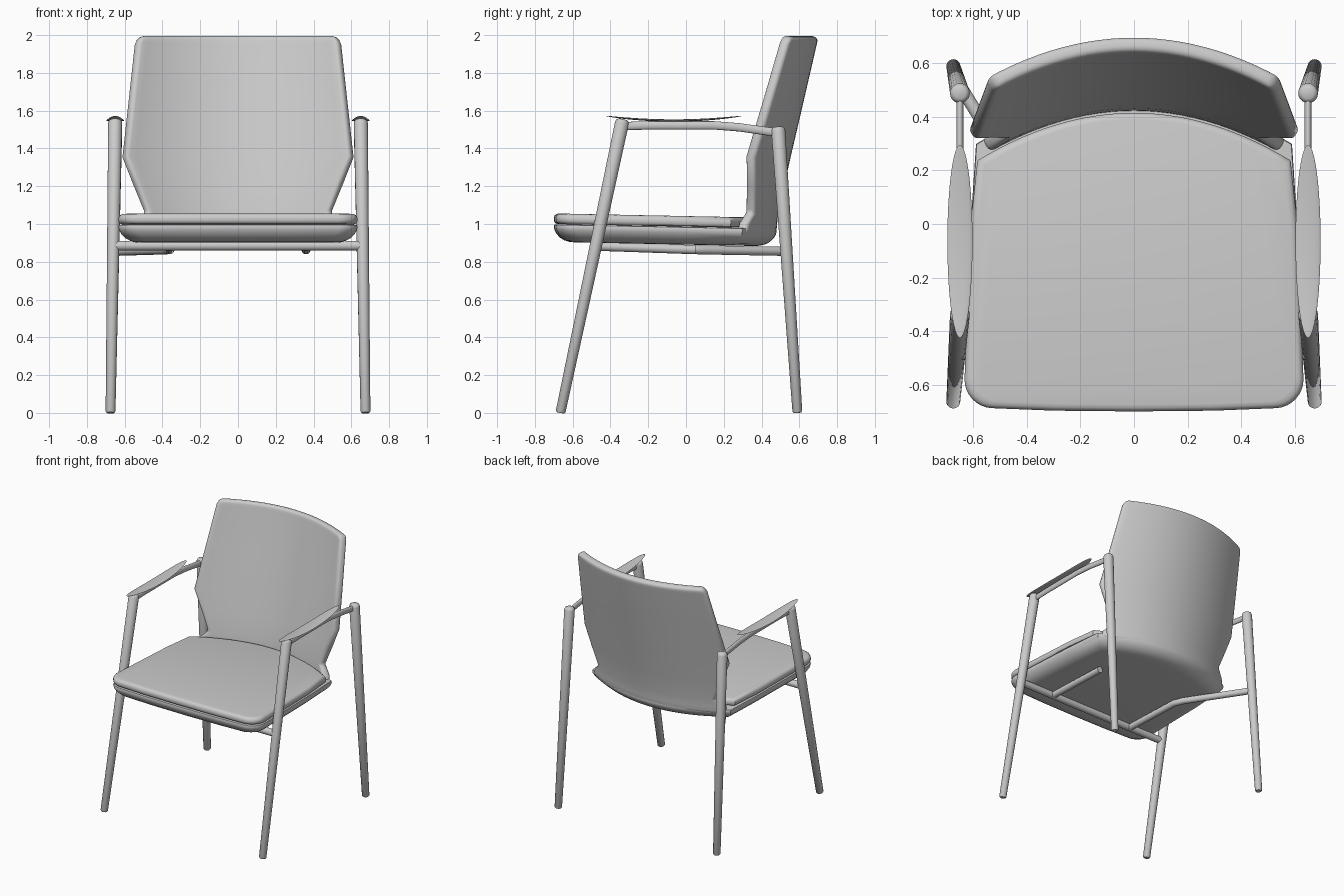
import bpy, bmesh, math
from mathutils import Vector

cube = bpy.data.objects.get("Cube")
if cube:
    bpy.data.objects.remove(cube, do_unlink=True)

grey = bpy.data.materials.new("light_grey")
grey.use_nodes = True
colour = (0.6, 0.6, 0.6, 1)
grey.diffuse_color = colour
grey.node_tree.nodes["Principled BSDF"].inputs["Base Color"].default_value = colour


def finish(name, bm, angle=40):
    """Turn a bmesh into a smooth-shaded object."""
    mesh = bpy.data.meshes.new(name)
    bm.to_mesh(mesh)
    bm.free()
    mesh.materials.append(grey)
    obj = bpy.data.objects.new(name, mesh)
    bpy.context.collection.objects.link(obj)
    bpy.ops.object.select_all(action='DESELECT')
    obj.select_set(True)
    bpy.context.view_layer.objects.active = obj
    bpy.ops.object.shade_smooth_by_angle(angle=math.radians(angle))
    return obj


def loft(name, rings):
    """Skin closed rings of equal length and cap both ends."""
    bm = bmesh.new()
    loops = [[bm.verts.new(p) for p in ring] for ring in rings]
    n = len(loops[0])
    for a, b in zip(loops, loops[1:]):
        for i in range(n):
            j = (i + 1) % n
            bm.faces.new((a[i], a[j], b[j], b[i]))
    bm.faces.new(loops[0])
    bm.faces.new(loops[-1])
    bmesh.ops.recalc_face_normals(bm, faces=bm.faces)
    return finish(name, bm)


def tube(name, points, radii, side_scale=1, up_scale=1, sides=20):
    """Elliptical tube along a path with a radius at each point."""
    pts = [Vector(p) for p in points]
    main = (pts[-1] - pts[0]).normalized()
    up = Vector((0, 1, 0)) if abs(main.z) > 0.8 else Vector((0, 0, 1))
    rings = []
    for i, p in enumerate(pts):
        t = (pts[min(i + 1, len(pts) - 1)] - pts[max(i - 1, 0)]).normalized()
        side = t.cross(up).normalized()
        other = side.cross(t)
        rings.append([p + radii[i] * (side * side_scale * math.cos(a) + other * up_scale * math.sin(a))
                      for a in (math.tau * k / sides for k in range(sides))])
    return loft(name, rings)


def leg(name, foot, top, r_foot, r_top):
    """Tapered leg with softly rounded ends."""
    foot, top = Vector(foot), Vector(top)
    length = (top - foot).length
    stops = [(0, 0.75 * r_foot), (0.008, r_foot), (length - 0.02, r_top),
             (length - 0.006, 0.85 * r_top), (length, 0.55 * r_top)]
    tube(name, [foot.lerp(top, d / length) for d, r in stops], [r for d, r in stops])


# Seat outline: bowed front, rounded corners, tapering sides, arched rear
def seat_outline(rear_y, rear_x):
    half = [(0, -0.70), (0.3, -0.697)]
    for k in range(9):
        a = math.radians(-85 + 85 * k / 8)
        half.append((0.525 + 0.108 * math.cos(a), -0.58 + 0.108 * math.sin(a)))
    half.append((0.61, 0))
    steps = 14
    for k in range(steps + 1):
        x = rear_x * (1 - k / steps)
        half.append((x, rear_y - 0.52 * x * x))
    return half + [(-x, y) for x, y in reversed(half[1:-1])]


def seat_part(name, outline, profile):
    """Stack inset copies of the outline, leaning slightly to the rear."""
    rings = []
    for inset, z in profile:
        s = 1 - inset / 0.62
        ring = []
        for x, y in outline:
            py = -0.13 + (y + 0.13) * s
            ring.append((x * s, py, z - 0.02 * (py + 0.7)))
        rings.append(ring)
    return loft(name, rings)


seat_part("seat_cushion", seat_outline(0.415, 0.585),
          [(0.02, 1.0), (0.006, 1.006), (0, 1.018), (0, 1.034),
           (0.005, 1.046), (0.014, 1.053), (0.028, 1.056)])
seat_part("seat_pan", seat_outline(0.48, 0.59),
          [(0.02, 0.999), (0.003, 0.996), (0, 0.985), (0.004, 0.968), (0.016, 0.948),
           (0.035, 0.929), (0.06, 0.915), (0.09, 0.907), (0.12, 0.905)])

# Backrest: curved leaning shell; rows are height, half width, rear centre y
rows = [(0.945, 0.575, 0.478), (1.0, 0.56, 0.482), (1.055, 0.50, 0.488),
        (1.2, 0.56, 0.52), (1.35, 0.62, 0.553), (1.65, 0.587, 0.623),
        (1.95, 0.554, 0.692), (1.988, 0.535, 0.70)]
columns = 24
bm = bmesh.new()
grid = []
for z, width, y in rows:
    xs = [width * (2 * k / columns - 1) for k in range(columns + 1)]
    grid.append([bm.verts.new((x, y - 0.5 * x * x, z)) for x in xs])
for low, high in zip(grid, grid[1:]):
    for k in range(columns):
        bm.faces.new((low[k], high[k], high[k + 1], low[k + 1]))
back = finish("backrest", bm)
shell = back.modifiers.new("thickness", 'SOLIDIFY')
shell.thickness = 0.057
shell.offset = -1
rim = back.modifiers.new("rounded_rim", 'BEVEL')
rim.width = 0.022
rim.segments = 4
rim.limit_method = 'ANGLE'
rim.angle_limit = math.radians(50)
rim.use_clamp_overlap = False

# Legs, arms and arm pads on both sides
for s, label in ((1, "left"), (-1, "right")):
    leg(label + "_front_leg", (s * 0.675, -0.665, 0), (s * 0.65, -0.335, 1.555), 0.026, 0.037)
    leg(label + "_rear_leg", (s * 0.675, 0.59, 0), (s * 0.65, 0.487, 1.515), 0.026, 0.037)
    x = s * 0.65
    tube(label + "_arm",
         [(x, -0.335, 1.518), (x, -0.2, 1.522), (x, 0.15, 1.522), (x, 0.28, 1.512), (x, 0.487, 1.483)],
         [0.022] * 5, side_scale=0.6)
    stations = [-math.cos(math.pi * k / 24) for k in range(25)]
    tube(label + "_arm_pad",
         [(x, -0.065 + 0.36 * t, 1.548 + 0.024 * t * t) for t in stations],
         [0.047 * math.sqrt(max(1 - t * t, 0.001)) for t in stations], up_scale=0.13)

# Under-seat frame: front crossbar, one full bent rail and one short rail
tube("front_crossbar", [(-0.655, -0.48, 0.885), (0.655, -0.48, 0.885)], [0.026] * 2)
tube("right_seat_rail",
     [(-0.36, -0.47, 0.882), (-0.36, 0.02, 0.865), (-0.385, 0.09, 0.863), (-0.66, 0.532, 0.855)],
     [0.024] * 4)
tube("left_seat_rail", [(0.36, -0.47, 0.882), (0.36, 0.05, 0.864)], [0.024] * 2)
